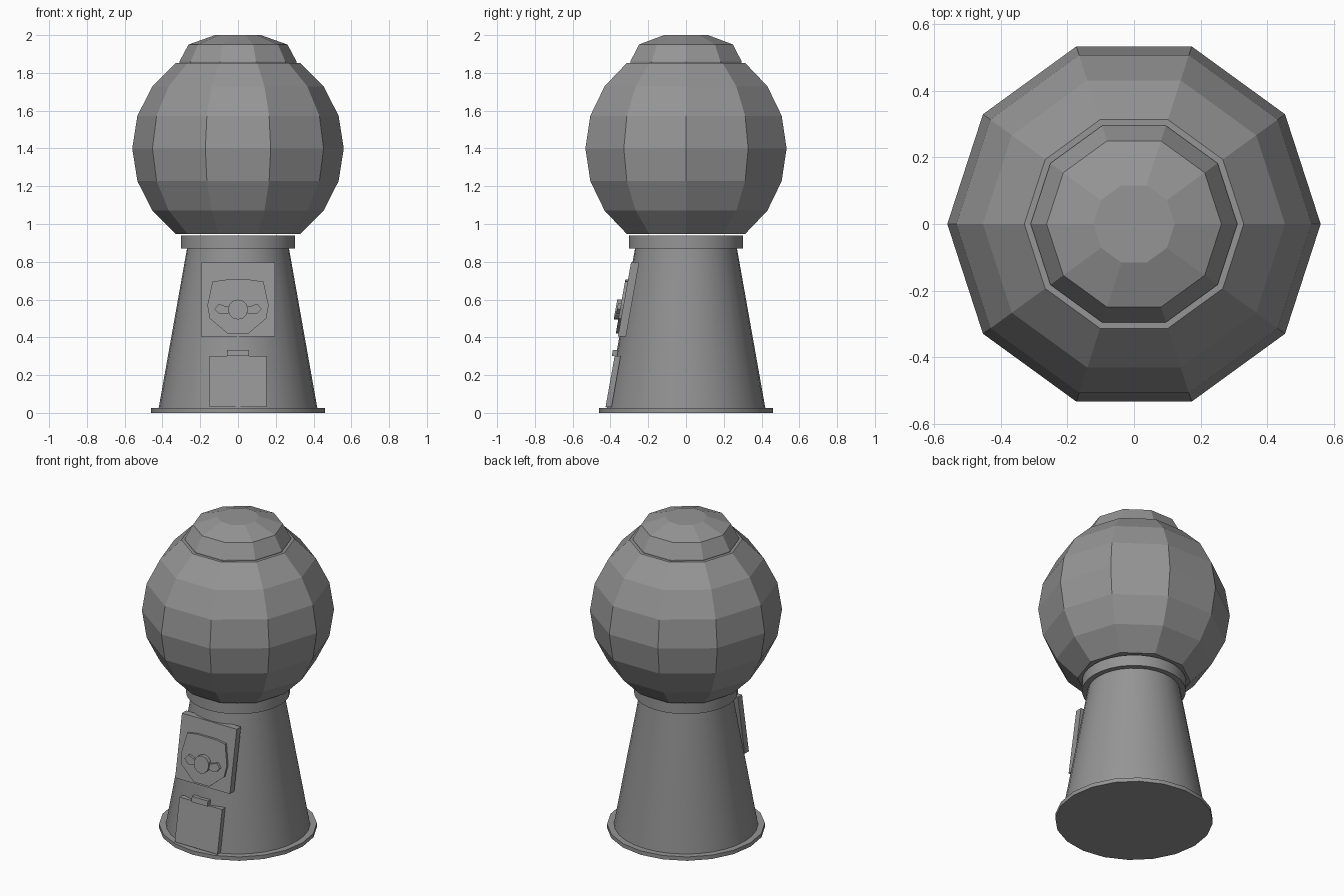
import bpy, bmesh, math
from mathutils import Matrix, Vector

cube = bpy.data.objects.get("Cube")
if cube:
    bpy.data.objects.remove(cube, do_unlink=True)

# One grey for the whole machine
grey = bpy.data.materials.new("plain_grey")
grey.use_nodes = True
colour = (0.3, 0.3, 0.3, 1)
grey.diffuse_color = colour
grey.node_tree.nodes["Principled BSDF"].inputs["Base Color"].default_value = colour


def finish(name, bm, smooth=False):
    bmesh.ops.recalc_face_normals(bm, faces=bm.faces)
    mesh = bpy.data.meshes.new(name)
    bm.to_mesh(mesh)
    bm.free()
    mesh.materials.append(grey)
    obj = bpy.data.objects.new(name, mesh)
    bpy.context.collection.objects.link(obj)
    if smooth:
        bpy.ops.object.select_all(action='DESELECT')
        obj.select_set(True)
        bpy.context.view_layer.objects.active = obj
        bpy.ops.object.shade_smooth_by_angle(angle=math.radians(35))
    return obj


def lathe(name, profile, sides, smooth=False):
    """Closed solid of revolution from (radius, z) pairs."""
    bm = bmesh.new()
    rings = []
    for r, z in profile:
        rings.append([bm.verts.new((r * math.cos(math.tau * i / sides),
                                    r * math.sin(math.tau * i / sides), z))
                      for i in range(sides)])
    for a, b in zip(rings, rings[1:]):
        for i in range(sides):
            j = (i + 1) % sides
            bm.faces.new((a[i], a[j], b[j], b[i]))
    bm.faces.new(rings[0])
    bm.faces.new(rings[-1])
    return finish(name, bm, smooth)


# Sloping body wall, and a frame whose local y runs up that slope
R_LOW, R_TOP, Z_LOW, Z_TOP = 0.42, 0.27, 0.025, 0.87
SLOPE = (R_LOW - R_TOP) / (Z_TOP - Z_LOW)


def wall_plate(name, outline, front, back):
    """Prism following the wall: outline of (x, z), front/back offsets in -y."""
    bm = bmesh.new()
    rings = []
    for off in (front, back):
        rings.append([bm.verts.new((x, -(R_LOW - SLOPE * (z - Z_LOW)) - off, z))
                      for x, z in outline])
    n = len(outline)
    for i in range(n):
        j = (i + 1) % n
        bm.faces.new((rings[0][i], rings[0][j], rings[1][j], rings[1][i]))
    for ring in rings:
        bm.faces.new(ring)
    return finish(name, bm)


def rect(half, low, high):
    return [(-half, low), (half, low), (half, high), (-half, high)]


def mirrored(half):
    return half + [(-x, z) for x, z in reversed(half)]


# Stand
lathe("base_flange", [(0.46, 0), (0.46, Z_LOW)], 20, True)
lathe("body", [(R_LOW, 0.01), (R_LOW, Z_LOW), (R_TOP, Z_TOP), (R_TOP, 0.9)], 32, True)
lathe("collar", [(0.303, Z_TOP), (0.303, 0.94)], 32, True)

# Faceted globe and its lid
RADIUS, CENTRE = 0.56, 1.4
globe = [(RADIUS * math.cos(math.radians(a)), CENTRE + RADIUS * math.sin(math.radians(a)))
         for a in range(-54, 55, 18)]
lathe("globe", globe, 10)
lathe("lid", [(0.31, 1.85), (0.31, 1.86), (0.262, 1.95), (0.122, 2.0)], 10)

# Coin mechanism
wall_plate("coin_plate", rect(0.195, 0.405, 0.795), 0.008, -0.035)
shield = [(0.065, 0.705), (0.135, 0.695), (0.162, 0.57), (0.15, 0.5), (0.055, 0.42)]
wall_plate("coin_shield", mirrored(shield), 0.022, 0.0)
wing = [(0.04, 0.56), (0.07, 0.565), (0.1, 0.578), (0.125, 0.55), (0.1, 0.523),
        (0.07, 0.523), (0.04, 0.53)]
wall_plate("turn_handle", mirrored(wing), 0.038, 0.01)
knob = [(0.053 * math.cos(math.tau * i / 12), 0.547 + 0.053 * math.sin(math.tau * i / 12))
        for i in range(12)]
wall_plate("turn_knob", knob, 0.046, 0.01)

# Dispenser door
wall_plate("dispenser_door", rect(0.152, 0.03, 0.3), 0.007, -0.025)
wall_plate("door_handle", rect(0.057, 0.3, 0.333), 0.022, -0.01)
